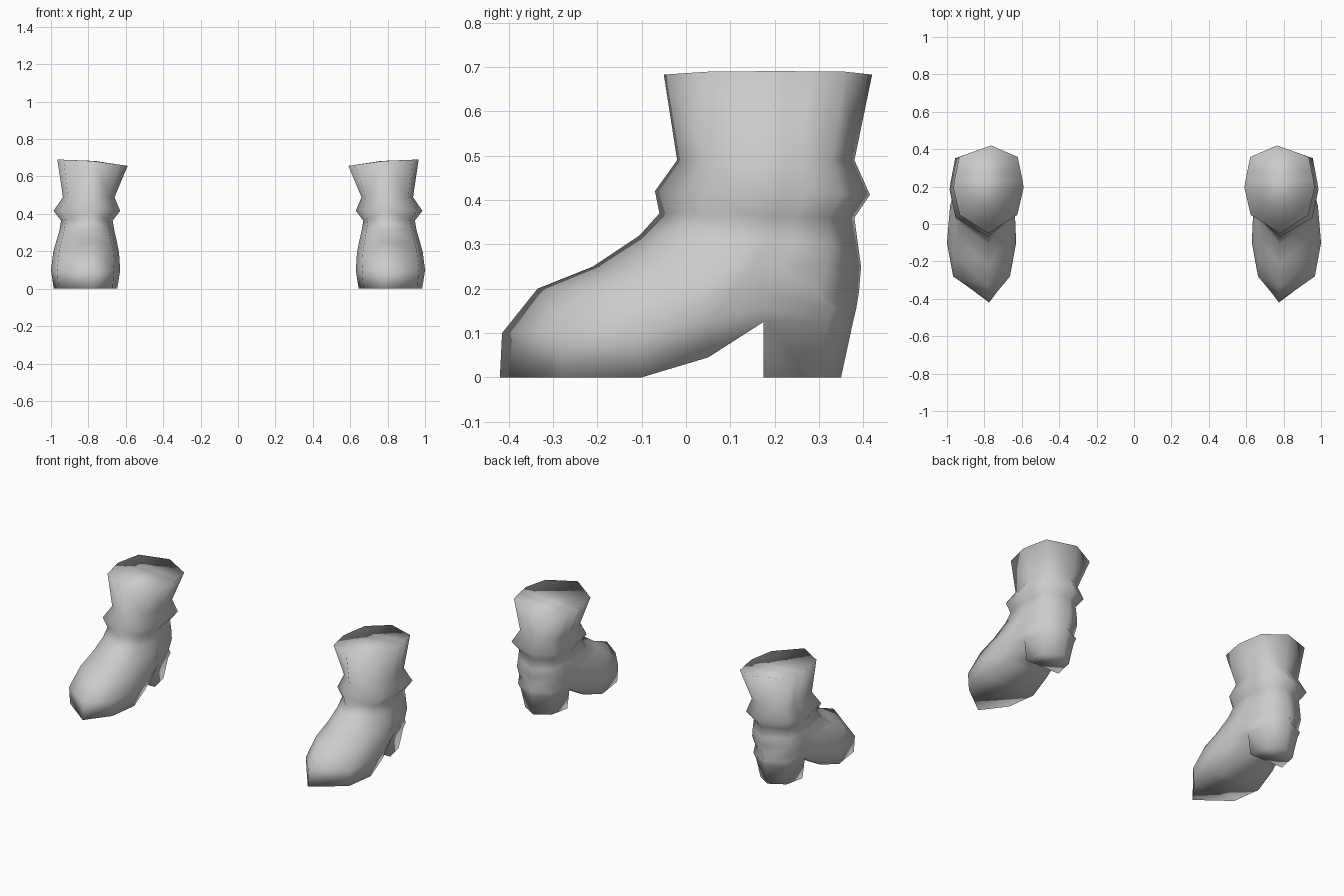
import bpy, bmesh

if "Cube" in bpy.data.objects:
    bpy.data.objects.remove(bpy.data.objects["Cube"])

grey = bpy.data.materials.new("light_grey")
grey.diffuse_color = (0.6, 0.6, 0.6, 1)
grey.use_nodes = True
grey.node_tree.nodes["Principled BSDF"].inputs["Base Color"].default_value = grey.diffuse_color

# Columns from toe ridge to back seam: (share of length, share of half width)
COLUMNS = [(0, 0), (.21, .82), (.52, 1), (.60, .97), (.70, .92), (.87, .83), (1, 0)]

# Tilted loops: front y, front z, back y, back z, centre x, half width, heel half width
LOOPS = [
    (-.05, .683, .42, .683, .778, .188, .188),   # rim
    (-.02, .49, .38, .49, .798, .138, .138),     # narrow shaft
    (-.07, .42, .415, .412, .808, .178, .178),   # ankle fold
    (-.06, .37, .38, .36, .808, .138, .138),     # under the fold
    (-.105, .32, .388, .30, .808, .147, .147),   # instep
    (-.21, .25, .395, .25, .810, .163, .160),
    (-.335, .20, .390, .19, .812, .176, .155),
]
# Lower loops given per column: y, z, half width
WELT = [(-.415, .10, 0), (-.28, .10, .152), (-.10, .10, .185), (.06, .13, .17),
        (.175, .155, .145), (.33, .155, .115), (.384, .155, 0)]
SOLE = [(-.42, 0, 0), (-.28, 0, .145), (-.10, 0, .17), (.05, .045, .145),
        (.175, .125, .13), (.32, .125, .105), (.377, .125, 0)]
HEEL = [(.175, 0, .115), (.295, 0, .09), (.35, 0, 0)]


def make_boot(name, side):
    bm = bmesh.new()

    def pair(cx, ridge_x, y, z, w, tilt=0):
        """Outer and inner vertex, or one shared vertex on the ridge."""
        if w == 0:
            v = bm.verts.new((side * ridge_x, y, z))
            return v, v
        return tuple(bm.verts.new((side * (cx + s * w), y, z + s * tilt)) for s in (1, -1))

    rows = []
    for i, (yf, zf, yb, zb, cx, hw, hb) in enumerate(LOOPS):
        row = []
        for t, w in COLUMNS:
            z = zf + (zb - zf) * t - (.009 * w if i == 0 else 0)
            ridge = .78 if t == 0 else .765 + .006 * i
            row.append(pair(cx, ridge, yf + (yb - yf) * t, z,
                            w * (hb if t > .65 else hw), .017 * w if i == 0 else 0))
        rows.append(row)
    for pts in (WELT, SOLE):
        rows.append([pair(.815 if y < .1 else .81, .775 if y < 0 else .805, y, z, w)
                     for y, z, w in pts])

    def skin(a, b):
        for k in range(len(a) - 1):
            for s in (0, 1):
                bm.faces.new((a[k][s], a[k + 1][s], b[k + 1][s], b[k][s]))

    def bridge(row):
        """Close a loop with strips running across the boot."""
        for p, q in zip(row, row[1:]):
            bm.faces.new(list(dict.fromkeys((p[0], q[0], q[1], p[1]))))

    for a, b in zip(rows, rows[1:]):
        skin(a, b)
    bridge(rows[0])                 # top
    bridge(rows[-1][:5])            # sole and arch
    heel = [pair(.81, .805, *p) for p in HEEL]
    skin(rows[-1][4:], heel)        # heel walls
    top, low = rows[-1][4], heel[0]
    bm.faces.new((top[0], top[1], low[1], low[0]))
    bridge(heel)                    # heel tip

    bmesh.ops.recalc_face_normals(bm, faces=bm.faces)
    for f in bm.faces:
        f.smooth = True
    mesh = bpy.data.meshes.new(name)
    bm.to_mesh(mesh)
    bm.free()
    mesh.materials.append(grey)
    bpy.context.collection.objects.link(bpy.data.objects.new(name, mesh))


make_boot("right_boot", 1)
make_boot("left_boot", -1)
